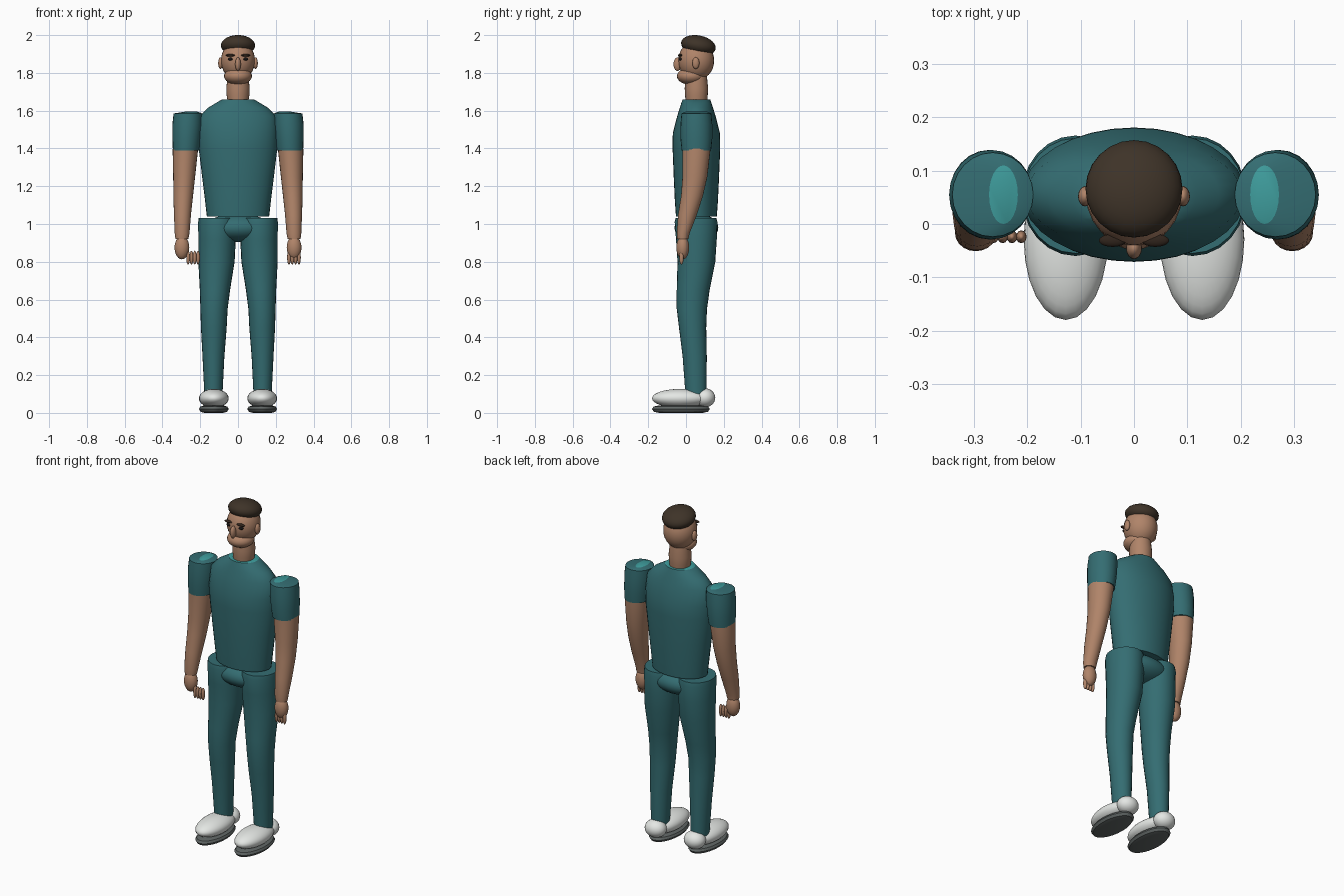
import bpy, bmesh, math
from mathutils import Matrix


def srgb(r, g, b):
    def f(c):
        c /= 255
        return c / 12.92 if c <= 0.04045 else ((c + 0.055) / 1.055) ** 2.4
    return (f(r), f(g), f(b), 1)


def mat(name, *rgb):
    m = bpy.data.materials.new(name)
    m.diffuse_color = srgb(*rgb)
    return m


teal = mat("dark_teal_cloth", 52, 109, 114)
light_teal = mat("light_teal_trim", 62, 156, 156)
skin = mat("skin", 176, 132, 105)
hair_col = mat("dark_brown_hair", 62, 51, 40)
brow_col = mat("brow_brown", 48, 36, 28)
eye_col = mat("eye_black", 22, 20, 20)
white = mat("shoe_white", 228, 231, 228)
grey = mat("sole_grey", 96, 102, 101)


def finish(name, bm, mats):
    bmesh.ops.recalc_face_normals(bm, faces=bm.faces)
    me = bpy.data.meshes.new(name)
    bm.to_mesh(me)
    bm.free()
    for m in mats:
        me.materials.append(m)
    ob = bpy.data.objects.new(name, me)
    bpy.context.collection.objects.link(ob)
    bpy.ops.object.select_all(action='DESELECT')
    ob.select_set(True)
    bpy.context.view_layer.objects.active = ob
    bpy.ops.object.shade_smooth_by_angle(angle=math.radians(40))
    return ob


def ball(name, center, radii, m, tilt=0.0, segs=24, rings=16):
    """Ellipsoid, tilted about the x axis."""
    bm = bmesh.new()
    bmesh.ops.create_uvsphere(bm, u_segments=segs, v_segments=rings, radius=1)
    M = (Matrix.Translation(center) @ Matrix.Rotation(tilt, 4, 'X')
         @ Matrix.Diagonal((*radii, 1)))
    bmesh.ops.transform(bm, matrix=M, verts=bm.verts)
    return finish(name, bm, [m])


def loft(name, rings, m, side=1, cap=None, segs=24):
    """Skin elliptical rings (z, cx, cy, rx, ry); cap colours the top face."""
    bm = bmesh.new()
    loops = []
    for z, cx, cy, rx, ry in rings:
        loops.append([bm.verts.new((side * (cx + rx * math.cos(a)), cy + ry * math.sin(a), z))
                      for a in (2 * math.pi * i / segs for i in range(segs))])
    for a, b in zip(loops, loops[1:]):
        for i in range(segs):
            j = (i + 1) % segs
            bm.faces.new((a[i], a[j], b[j], b[i]))
    bm.faces.new(loops[0])
    top = bm.faces.new(loops[-1])
    if cap:
        top.material_index = 1
    return finish(name, bm, [m, cap] if cap else [m])


# Shirt body and pelvis
loft("shirt_torso", [
    (1.04, 0, .055, .165, .108), (1.12, 0, .055, .174, .114),
    (1.25, 0, .055, .190, .120), (1.40, 0, .055, .208, .126),
    (1.48, 0, .055, .210, .125), (1.57, 0, .055, .203, .102),
    (1.615, 0, .055, .160, .088), (1.64, 0, .055, .118, .080),
    (1.66, 0, .055, .085, .073)], teal, cap=light_teal, segs=32)
ball("pelvis", (0, .055, .98), (.172, .116, .075), teal)

# Head and neck
loft("neck", [(1.63, 0, .055, .052, .055), (1.68, 0, .055, .060, .060),
              (1.72, 0, .055, .062, .062), (1.78, 0, .055, .055, .056)], skin)
ball("skull", (0, .054, 1.865), (.090, .095, .105), skin)
ball("jaw", (0, .026, 1.783), (.074, .074, .046), skin)
ball("nose", (0, -.045, 1.846), (.015, .021, .036), skin, segs=16, rings=10)
ball("hair", (0, .066, 1.945), (.091, .093, .053), hair_col, tilt=-.2)

for s, tag in ((1, "left"), (-1, "right")):
    # Face details
    ball(tag + "_ear", (s * .092, .052, 1.852), (.013, .019, .031), skin, segs=16, rings=10)
    ball(tag + "_brow", (s * .040, -.031, 1.893), (.026, .012, .007), brow_col, segs=16, rings=8)
    ball(tag + "_eye", (s * .040, -.029, 1.873), (.014, .010, .008), eye_col, segs=16, rings=8)

    # Sleeve with a flat shoulder cap
    loft(tag + "_sleeve", [
        (1.39, .275, .055, .070, .078), (1.45, .272, .055, .075, .084),
        (1.53, .268, .055, .079, .084), (1.585, .265, .055, .076, .079),
        (1.596, .245, .055, .027, .055)], teal, s, light_teal)
    # Bare arm
    loft(tag + "_arm", [
        (.92, .297, -.017, .034, .030), (.95, .296, -.015, .039, .034),
        (1.05, .294, .008, .045, .050), (1.15, .290, .032, .052, .058),
        (1.25, .285, .047, .058, .066), (1.39, .279, .055, .067, .074),
        (1.45, .275, .055, .066, .074)], skin, s)
    # Hand and four fingers
    ball(tag + "_hand", (s * .297, -.017, .875), (.039, .034, .062), skin, segs=20, rings=12)
    first = .270 if s > 0 else -.264
    for i in range(4):
        ball(f"{tag}_finger_{i + 1}", (first + .0175 * i, -.024, .822),
             (.010, .012, .037), skin, segs=12, rings=8)

    # Trouser leg
    loft(tag + "_trouser_leg", [
        (.10, .130, .053, .048, .056), (.30, .130, .046, .058, .064),
        (.45, .128, .035, .068, .072), (.55, .127, .031, .072, .080),
        (.65, .122, .038, .080, .087), (.80, .114, .055, .096, .100),
        (.92, .111, .055, .099, .108), (1.01, .110, .053, .101, .113),
        (1.033, .110, .053, .098, .108)], teal, s)

    # Shoe
    ball(tag + "_shoe", (s * .128, -.030, .077), (.079, .150, .050), white)
    ball(tag + "_shoe_heel", (s * .128, .100, .080), (.062, .055, .050), white)
    loft(tag + "_sole", [
        (.000, .128, -.027, .050, .115), (.006, .128, -.027, .070, .143),
        (.020, .128, -.027, .079, .153), (.033, .128, -.027, .072, .145),
        (.040, .128, -.027, .050, .115)], grey, s)
